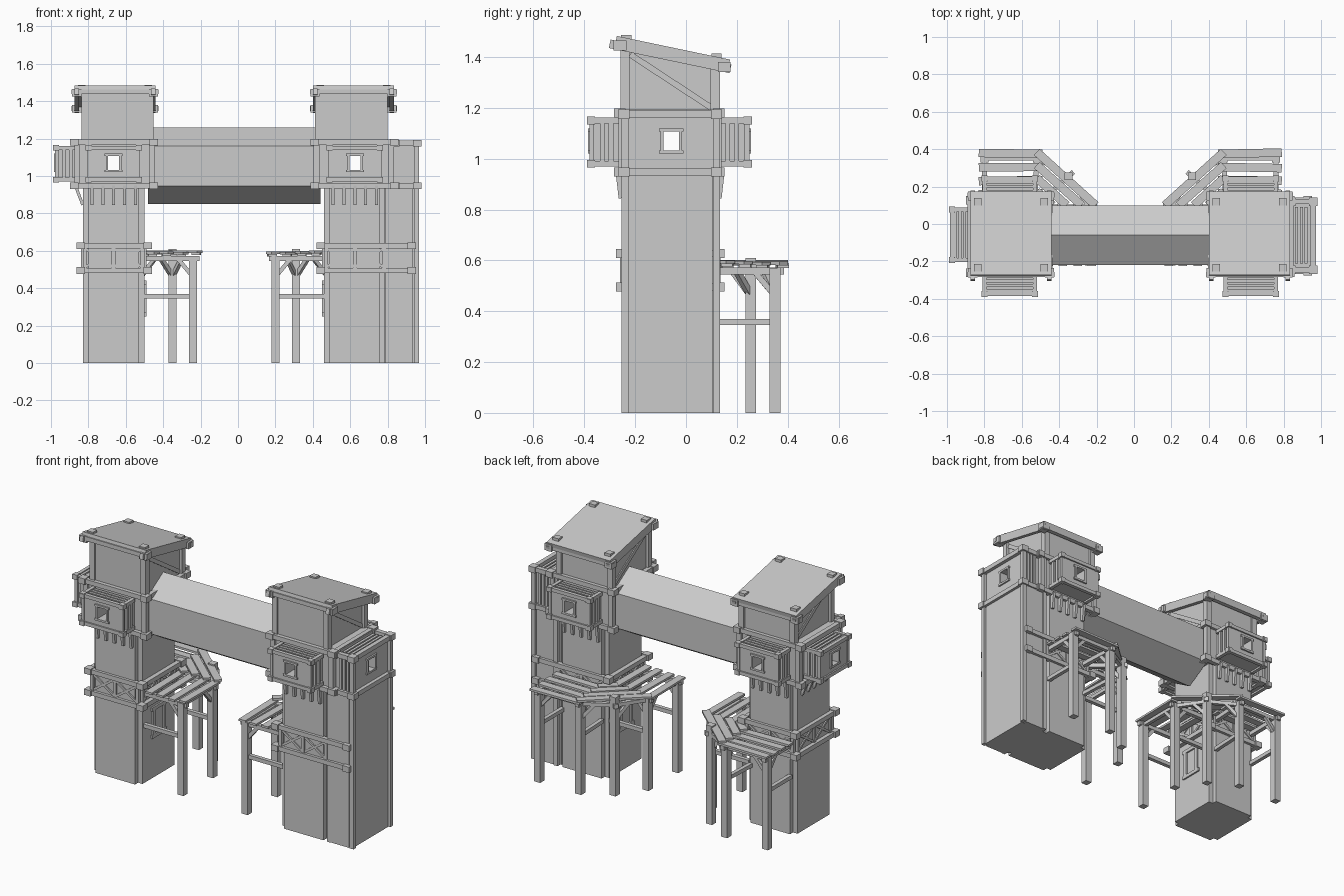
import bpy, bmesh, math, random
from mathutils import Matrix, Vector

random.seed(4)
if "Cube" in bpy.data.objects:
    bpy.data.objects.remove(bpy.data.objects["Cube"], do_unlink=True)

mat = bpy.data.materials.new("plain grey")
mat.use_nodes = True
GREY = (0.6, 0.6, 0.6, 1)
mat.diffuse_color = GREY
mat.node_tree.nodes["Principled BSDF"].inputs["Base Color"].default_value = GREY

MID = -0.02      # mirror plane between the towers
CX = -0.665      # centre of the right tower
CY = -0.065      # centre line in depth
WZ = 1.07        # window height


class Part:
    """Collects boxes and beams into one named mesh object."""

    def __init__(self, name, mirror=False):
        self.name, self.mirror = name, mirror
        self.bm = bmesh.new()
        self.m = Matrix()

    def cube(self, m):
        bmesh.ops.create_cube(self.bm, size=1, matrix=self.m @ m)

    def box(self, x0, x1, y0, y1, z0, z1):
        self.cube(Matrix.Translation(((x0 + x1) / 2, (y0 + y1) / 2, (z0 + z1) / 2))
                  @ Matrix.Diagonal((x1 - x0, y1 - y0, z1 - z0, 1)))

    def node(self, x, y, z, s=0.045, h=0.036):
        self.box(x - s / 2, x + s / 2, y - s / 2, y + s / 2, z - h / 2, z + h / 2)

    def beam(self, a, b, w=0.03, h=None):
        a, b = Vector(a), Vector(b)
        d = b - a
        rot = d.to_track_quat('Y', 'Z').to_matrix().to_4x4()
        self.cube(Matrix.Translation((a + b) / 2) @ rot
                  @ Matrix.Diagonal((w, d.length, h or w, 1)))

    def ring(self, x0, x1, y0, y1, z, t=0.028, over=0.02):
        for y in (y0, y1):
            self.beam((x0 - over, y, z), (x1 + over, y, z), t)
        for x in (x0, x1):
            self.beam((x, y0 - over, z), (x, y1 + over, z), t)
            for y in (y0, y1):
                self.node(x, y, z)

    def prism(self, profile, x0, x1, caps=True):
        ends = [[self.bm.verts.new((x, y, z)) for y, z in profile] for x in (x0, x1)]
        n = len(profile)
        for i in range(n):
            j = (i + 1) % n
            self.bm.faces.new((ends[0][i], ends[0][j], ends[1][j], ends[1][i]))
        if caps:
            for e in ends:
                self.bm.faces.new(e)

    def done(self, bevel=0):
        bm = self.bm
        if bevel:
            up = [e for e in bm.edges
                  if abs((e.verts[0].co - e.verts[1].co).normalized().z) > 0.99]
            bmesh.ops.bevel(bm, geom=up, offset=bevel, segments=2, affect='EDGES')
        if self.mirror:
            for v in bm.verts:
                v.co.x = 2 * MID - v.co.x
        bmesh.ops.recalc_face_normals(bm, faces=bm.faces)
        me = bpy.data.meshes.new(self.name)
        bm.to_mesh(me)
        bm.free()
        me.materials.append(mat)
        ob = bpy.data.objects.new(self.name, me)
        bpy.context.collection.objects.link(ob)
        return ob


# Hidden cutters for the see-through windows
cutters = []
for name, cx in (("right_window_cutter", CX), ("left_window_cutter", 2 * MID - CX)):
    p = Part(name)
    p.box(cx - 0.03, cx + 0.03, -1, 1, WZ - 0.037, WZ + 0.037)
    cutters.append(p.done())
p = Part("cross_window_cutter")
p.box(-1.2, 1.2, CY - 0.023, CY + 0.037, WZ - 0.037, WZ + 0.037)
cutters.append(p.done())
for c in cutters:
    c.hide_render = True
    c.hide_set(True)


def pierce(ob, *which):
    for i in which:
        mod = ob.modifiers.new("window", 'BOOLEAN')
        mod.operation, mod.solver, mod.object = 'DIFFERENCE', 'EXACT', cutters[i]


def window_frame(p, v, z0, z1, w, t=0.012):
    """Frame on a wall whose outward direction is local y."""
    for u in (-w, w):
        p.box(u - t / 2, u + t / 2, v - 0.01, v + 0.01, z0, z1)
    for z in (z0, z1):
        p.box(-w - t, w + t, v - 0.01, v + 0.01, z - t / 2, z + t / 2)


def balcony(side, prefix, x, y, turn, cut, mirror):
    place = Matrix.Translation((x, y, 0)) @ Matrix.Rotation(turn, 4, 'Z')
    body = Part(prefix + side + "_balcony", mirror)
    body.m = place
    body.box(-0.13, 0.13, -0.02, 0.11, 0.98, 1.14)
    pierce(body.done(), cut)
    p = Part(prefix + side + "_balcony_frame", mirror)
    p.m = place
    for z in (0.98, 1.15):
        p.beam((-0.15, 0.108, z), (0.15, 0.108, z), 0.022)
        for u in (-0.135, 0.135):
            p.beam((u, 0, z), (u, 0.125, z), 0.022)
            p.node(u, 0.108, z, 0.032, 0.03)
    for u in (-0.133, 0.133):
        for v in (0.03, 0.065, 0.105):
            p.beam((u, v, 0.98), (u, v, 1.15), 0.018)
    for i in range(4):
        v = 0.015 + i * 0.025
        p.box(-0.125, 0.125, v - 0.008, v + 0.008, 1.14, 1.155)
    window_frame(p, 0.11, WZ - 0.043, WZ + 0.043, 0.036)
    p.done()


def tower(prefix, mirror):
    x0, x1 = CX - 0.165, CX + 0.165
    y0, y1 = -0.25, 0.125
    # Shaft with softened corners
    p = Part(prefix + "tower_shaft", mirror)
    p.box(x0, x1, y0, y1, 0, 0.96)
    p.done(0.03)
    # Cross-braced band
    ex = x0 - 0.13 if mirror else x0
    p = Part(prefix + "braced_band", mirror)
    for z in (0.495, 0.627):
        p.ring(ex - 0.01, x1 + 0.018, y0 - 0.003, y1 + 0.003, z)
    def cross(a, b):
        (ax, ay), (bx, by) = a, b
        p.beam((ax, ay, 0.51), (bx, by, 0.615), 0.014)
        p.beam((ax, ay, 0.615), (bx, by, 0.51), 0.014)
        p.beam((ax, ay, 0.5), (ax, ay, 0.62), 0.02)
        p.beam((bx, by, 0.5), (bx, by, 0.62), 0.02)
    for i in range(2):
        for y in (y0, y1):
            cross((x0 + 0.01 + i * 0.155, y), (x0 + 0.165 + i * 0.155, y))
        for x in (ex, x1):
            cross((x, y0 + 0.03 + i * 0.157), (x, y0 + 0.187 + i * 0.157))
    p.done()
    # Spikes below the gallery
    p = Part(prefix + "gallery_brackets", mirror)
    for i in range(-2, 3):
        u = i * 0.058
        p.beam((CX + u, y0 - 0.012, 0.95), (CX + u, y0, 0.845), 0.016, 0.03)
        p.beam((CX + u, y1 + 0.012, 0.95), (CX + u, y1, 0.845), 0.016, 0.03)
        if not mirror:
            p.beam((x0 - 0.04, CY + u, 0.95), (x0, CY + u, 0.845), 0.016)
    p.done()
    # Gallery block with its rings
    g0, g1 = CX - 0.195, CX + 0.205
    p = Part(prefix + "gallery", mirror)
    p.box(g0, g1, y0, y1, 0.945, 1.19)
    pierce(p.done(), 1 if mirror else 0, 2)
    p = Part(prefix + "gallery_frame", mirror)
    for z in (0.947, 1.18):
        p.ring(g0 - 0.015, g1 + 0.01, y0 - 0.01, y1 + 0.003, z)
    for x in (g0, g1):
        for y in (y0, y1):
            p.beam((x, y, 0.947), (x, y, 1.18), 0.03)
    p.done()
    # Top room with sloping walls
    r0, r1 = CX - 0.155, CX + 0.195
    p = Part(prefix + "top_room", mirror)
    p.prism([(-0.25, 1.18), (0.12, 1.18), (0.12, 1.375), (-0.25, 1.455)], r0, r1)
    p.done()
    p = Part(prefix + "top_room_frame", mirror)
    for x in (r0, r1):
        p.beam((x, -0.24, 1.18), (x, -0.24, 1.45), 0.036)
        p.beam((x, 0.115, 1.18), (x, 0.115, 1.38), 0.036)
        p.beam((x, -0.22, 1.41), (x, 0.1, 1.2), 0.012, 0.024)
    p.done()
    # Shed roof and corner blocks
    c0, c1 = CX - 0.21, CX + 0.225
    p = Part(prefix + "roof", mirror)
    mid = (c0 + c1) / 2
    p.beam((mid, -0.275, 1.468), (mid, 0.17, 1.375), c1 - c0, 0.03)
    for x in (c0 + 0.012, c1 - 0.012):
        p.beam((x, -0.3, 1.452), (x, 0.175, 1.353), 0.024, 0.034)
        for y, z in ((-0.26, 1.445), (0.15, 1.36)):
            p.node(x, y, z, 0.05, 0.04)
    for x in (c0 + 0.04, c1 - 0.04):
        for y, z in ((-0.235, 1.472), (0.12, 1.398)):
            p.node(x, y, z, 0.04, 0.03)
    for y, z in ((-0.27, 1.45), (0.155, 1.36)):
        p.beam((c0 - 0.015, y, z), (c1 + 0.015, y, z), 0.026)
    p.done()
    # Hanging balconies
    cut = 1 if mirror else 0
    balcony("front", prefix, CX, -0.265, math.pi, cut, mirror)
    balcony("back", prefix, CX, 0.135, 0, cut, mirror)
    if not mirror:
        balcony("side", prefix, g0 - 0.005, CY + 0.007, math.pi / 2, 2, mirror)
    # Low window on the inner wall
    p = Part(prefix + "inner_window", mirror)
    p.m = Matrix.Translation((x1, CY, 0)) @ Matrix.Rotation(-math.pi / 2, 4, 'Z')
    window_frame(p, 0, 0.26, 0.43, 0.05, 0.022)
    p.done()
    platform(prefix, mirror)


def platform(prefix, mirror):
    # Deck boards wrapping around the back inner corner
    p = Part(prefix + "platform_boards", mirror)
    for x, y in zip((-0.455, -0.38, -0.3, -0.225), (0.165, 0.235, 0.305, 0.375)):
        z = 0.578 + random.uniform(-0.004, 0.006)
        t = random.uniform(-0.008, 0.008)
        p.beam((x, -0.225, z), (x + t, 0.11, z), 0.045, 0.013)
        p.beam((x + 0.02, 0.1, z + 0.012), (-0.52, y + 0.01, z + 0.012), 0.045, 0.013)
        p.beam((-0.83, y + t, z), (-0.49, y, z), 0.045, 0.013)
    p.done()
    # Posts, joists and braces
    p = Part(prefix + "platform_frame", mirror)
    spots = [((-0.24, -0.2), (-0.5, -0.2)), ((-0.24, 0.09), (-0.5, 0.09)),
             ((-0.35, 0.255), (-0.5, 0.12)), ((-0.52, 0.35), (-0.53, 0.12)),
             ((-0.8, 0.35), (-0.8, 0.12))]
    for i, ((px, py), (wx, wy)) in enumerate(spots):
        out, wall = Vector((px, py, 0)), Vector((wx, wy, 0))
        d = (out - wall).normalized()
        def at(v, z):
            return (v.x, v.y, z)
        p.beam(at(out, 0), at(out, 0.61 if i == 2 else 0.57), 0.042)
        p.beam(at(wall, 0.558), at(out + d * 0.035, 0.558), 0.026)
        if i != 2:
            p.beam(at(wall, 0.357), at(out, 0.357), 0.024)
        p.beam(at(out, 0.46), at(out - d * 0.08, 0.555), 0.022)
        if i:
            prev = Vector((*spots[i - 1][0], 0))
            e = (out - prev).normalized()
            p.beam(at(prev, 0.555), at(out, 0.555), 0.022)
            p.beam(at(out, 0.46), at(out - e * 0.08, 0.55), 0.02)
    p.done()


tower("right_", False)
tower("left_", True)

# Outer annex of the left tower
p = Part("annex_shaft")
p.box(0.78, 0.955, -0.25, 0.125, 0, 0.95)
p.done(0.02)
p = Part("annex_room")
p.box(0.8, 0.95, -0.235, 0.115, 0.95, 1.165)
pierce(p.done(), 2)
p = Part("annex_frame")
for x in (0.8, 0.955):
    for y in (-0.24, 0.12):
        p.beam((x, y, 0), (x, y, 1.17), 0.026)
for z in (0.947, 1.175):
    p.ring(0.84, 0.958, -0.245, 0.12, z)
for x in (0.87, 0.895, 0.92):
    p.box(x - 0.008, x + 0.008, -0.21, 0.09, 1.16, 1.18)
    for y in (-0.237, 0.117):
        p.box(x - 0.008, x + 0.008, y - 0.006, y + 0.006, 0.96, 1.165)
p.m = Matrix.Translation((0.95, CY + 0.007, 0)) @ Matrix.Rotation(-math.pi / 2, 4, 'Z')
window_frame(p, 0, WZ - 0.043, WZ + 0.043, 0.036)
p.done()

# Hollow six-sided bridge
p = Part("bridge")
p.prism([(-0.22, 0.945), (-0.06, 0.85), (0.1, 0.945), (0.1, 1.16),
         (-0.06, 1.26), (-0.22, 1.16)], -0.48, 0.44, caps=False)
p.done()
